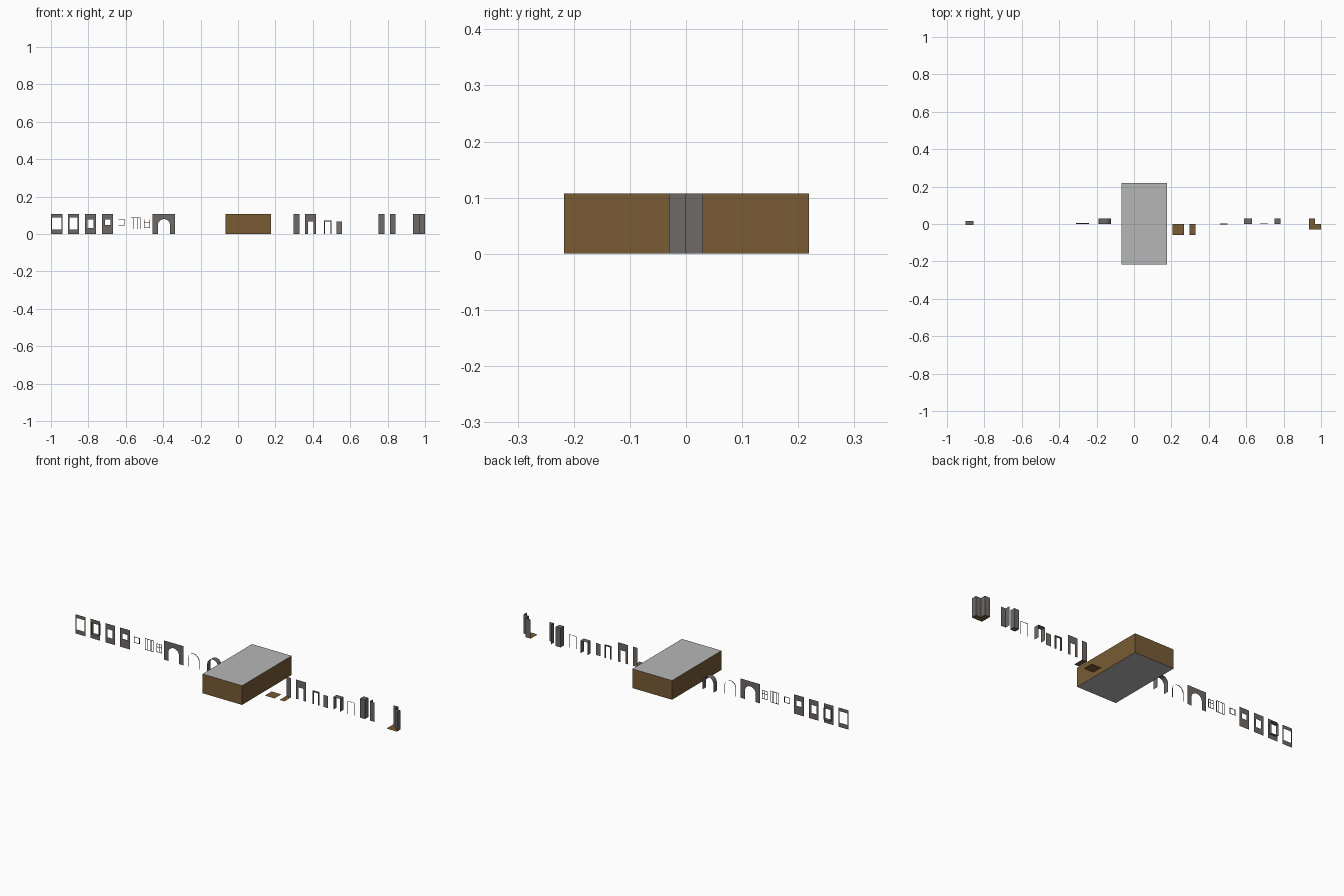
import bpy, math

if "Cube" in bpy.data.objects:
    bpy.data.objects.remove(bpy.data.objects["Cube"])


def material(name, rgb):
    m = bpy.data.materials.new(name)
    m.diffuse_color = (*rgb, 1)
    m.use_nodes = True
    m.node_tree.nodes["Principled BSDF"].inputs["Base Color"].default_value = m.diffuse_color
    return m


WALL = material("wall_grey", (0.155, 0.143, 0.137))
BROWN = material("earth_brown", (0.19, 0.105, 0.035))
ROOF = material("light_grey", (0.47, 0.47, 0.47))
DOOR = material("door_grey", (0.19, 0.175, 0.155))
H = 0.107   # wall height


def mesh(name, verts, faces, *mats):
    me = bpy.data.meshes.new(name)
    me.from_pydata(verts, [], faces)
    for m in mats:
        me.materials.append(m)
    ob = bpy.data.objects.new(name, me)
    bpy.context.collection.objects.link(ob)
    return ob


def box(name, x0, x1, y0, y1, z0, z1, *mats):
    v = [(x, y, z) for x in (x0, x1) for y in (y0, y1) for z in (z0, z1)]
    f = [(0, 1, 3, 2), (4, 6, 7, 5), (0, 4, 5, 1), (2, 3, 7, 6), (0, 2, 6, 4), (1, 5, 7, 3)]
    return mesh(name, v, f, *mats)


def bars(name, rects, y0, y1, mat):
    """Several boxes (x0, x1, z0, z1) joined into one frame."""
    v, f = [], []
    for x0, x1, z0, z1 in rects:
        b = len(v)
        v += [(x, y, z) for x in (x0, x1) for y in (y0, y1) for z in (z0, z1)]
        f += [tuple(b + i for i in q) for q in
              ((0, 1, 3, 2), (4, 6, 7, 5), (0, 4, 5, 1), (2, 3, 7, 6), (0, 2, 6, 4), (1, 5, 7, 3))]
    return mesh(name, v, f, mat)


def ribbon(name, path, mat, h=H):
    """Upright sheet following a ground path."""
    v = [(x, y, z) for x, y in path for z in (0, h)]
    f = [(2 * i, 2 * i + 2, 2 * i + 3, 2 * i + 1) for i in range(len(path) - 1)]
    return mesh(name, v, f, mat)


def window_wall(name, x0, x1, a0, a1, c0, c1):
    o = [(x0, 0), (x1, 0), (x1, H), (x0, H), (a0, c0), (a1, c0), (a1, c1), (a0, c1)]
    f = [(i, (i + 1) % 4, 4 + (i + 1) % 4, 4 + i) for i in range(4)]
    return mesh(name, [(x, 0, z) for x, z in o], f, WALL)


def doorway_path(x0, x1, h):
    return [(x0, 0), (x0, h), (x1, h), (x1, 0)]


def arch_path(cx, r, spring, n=12):
    arc = [(cx - r * math.cos(math.pi * i / n), spring + r * math.sin(math.pi * i / n))
           for i in range(n + 1)]
    return [(cx - r, 0)] + arc + [(cx + r, 0)]


def opening_wall(name, x0, x1, path):
    o = [(x0, 0)] + path + [(x1, 0), (x1, H), (x0, H)]
    return mesh(name, [(x, 0, z) for x, z in o], [tuple(range(len(o)))], WALL)


def lining(name, path, y0, y1, closed=False):
    """Inside surface of an opening, swept through the wall depth."""
    n = len(path)
    v = [(x, y, z) for x, z in path for y in (y0, y1)]
    f = [(2 * i, 2 * i + 1, 2 * ((i + 1) % n) + 1, 2 * ((i + 1) % n))
         for i in range(n if closed else n - 1)]
    return mesh(name, v, f, WALL)


# window walls and lined window
window_wall("wall_large_window", -1.0, -0.939, -0.994, -0.945, 0.024, 0.088)
window_wall("wall_tall_window", -0.909, -0.849, -0.901, -0.857, 0.024, 0.088)
lining("window_lining", [(-0.901, 0.024), (-0.857, 0.024), (-0.857, 0.088), (-0.901, 0.088)],
       -0.005, 0.015, True)
window_wall("wall_medium_window", -0.818, -0.758, -0.804, -0.773, 0.032, 0.077)
window_wall("wall_small_window", -0.727, -0.667, -0.712, -0.682, 0.048, 0.077)


# loose window frames
def frame(name, x0, x1, z0, z1, cols=(), rows=()):
    t = 0.0022
    r = [(x0, x0 + t, z0, z1), (x1 - t, x1, z0, z1), (x0, x1, z0, z0 + t), (x0, x1, z1 - t, z1)]
    r += [(c - t / 2, c + t / 2, z0, z1) for c in cols]
    r += [(x0, x1, c - t / 2, c + t / 2) for c in rows]
    return bars(name, r, -0.001, 0.001, WALL)


frame("small_window_frame", -0.64, -0.606, 0.046, 0.079)
frame("triple_window_frame", -0.573, -0.521, 0.025, 0.088, cols=(-0.558, -0.536))
frame("cross_window_frame", -0.503, -0.47, 0.031, 0.078, cols=(-0.4865,), rows=(0.06,))

# arches
opening_wall("arched_wall", -0.456, -0.337, arch_path(-0.396, 0.033, 0.046))
lining("shallow_arch_lining", arch_path(-0.275, 0.034, 0.046), 0, 0.005)
lining("deep_arch_lining", arch_path(-0.156, 0.034, 0.046), 0, 0.03)

# large block: brown sides, light grey top and underside
block = box("room_block", -0.067, 0.177, -0.217, 0.219, 0, H, BROWN, ROOF)
for p in block.data.polygons:
    p.material_index = 1 if abs(p.normal.z) > 0.5 else 0

# floor tiles
for name, x0, x1 in (("square_floor_tile", 0.207, 0.267), ("narrow_floor_tile", 0.298, 0.328)):
    mesh(name, [(x0, -0.06, 0), (x1, -0.06, 0), (x1, 0, 0), (x0, 0, 0)], [(0, 1, 2, 3)], BROWN)

# doors
ribbon("narrow_wall", [(0.298, 0), (0.328, 0)], WALL)
opening_wall("door_wall", 0.358, 0.418, doorway_path(0.373, 0.403, 0.067))
bars("door_frame", [(0.46, 0.466, 0, 0.071), (0.494, 0.5, 0, 0.071), (0.46, 0.5, 0.067, 0.073)],
     -0.002, 0.004, WALL)
ribbon("door_leaf", [(0.526, 0), (0.556, 0)], DOOR, 0.067)
lining("deep_door_lining", doorway_path(0.587, 0.63, 0.071), 0, 0.03)
lining("shallow_door_lining", doorway_path(0.675, 0.717, 0.071), 0, 0.004)

# pillar and corner walls
box("square_pillar", 0.752, 0.782, 0, 0.03, 0, H, WALL)
ribbon("corner_wall", [(0.812, 0.03), (0.812, 0), (0.842, 0)], WALL)
xs, xm, xe = 0.936, 0.968, 1.0
ribbon("stepped_wall", [(xs, 0.03), (xm, 0.03), (xm, 0), (xe, 0), (xe, -0.03)], WALL)
mesh("stepped_floor_tile", [(xs, -0.03, 0), (xe, -0.03, 0), (xe, 0, 0), (xm, 0, 0),
                            (xm, 0.03, 0), (xs, 0.03, 0)], [tuple(range(6))], BROWN)
